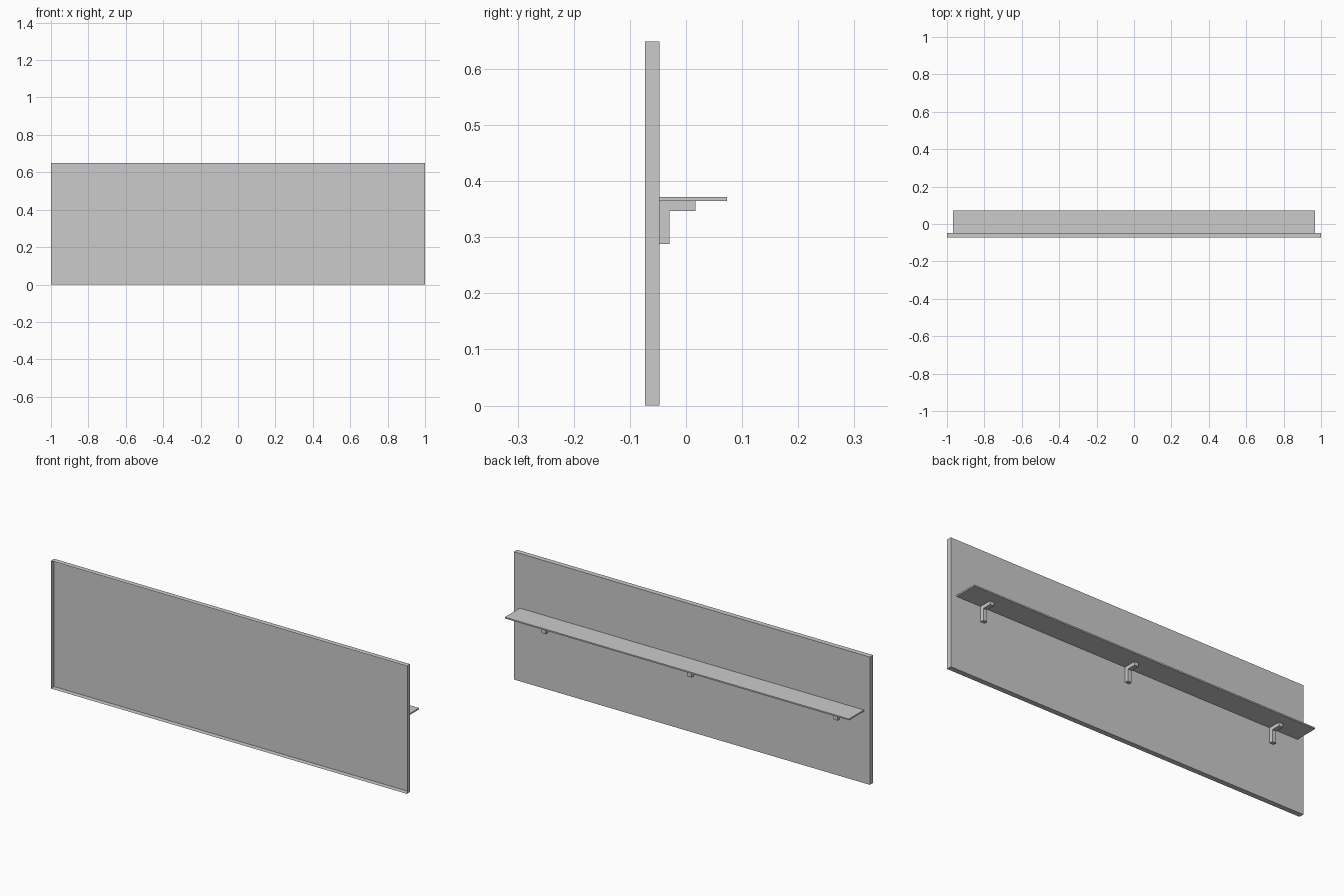
import bpy, bmesh

if "Cube" in bpy.data.objects:
    bpy.data.objects.remove(bpy.data.objects["Cube"])

WALL_Y = -0.047  # rear face of the panel, where shelf and brackets attach


def finish(name, bm):
    mesh = bpy.data.meshes.new(name)
    bm.to_mesh(mesh)
    bm.free()
    obj = bpy.data.objects.new(name, mesh)
    bpy.context.collection.objects.link(obj)
    return obj


def extrude_profile(name, profile, x0, x1, open_front=False):
    """Extrude a (y, z) profile along x."""
    bm = bmesh.new()
    face = bm.faces.new([bm.verts.new((x0, y, z)) for y, z in profile])
    ext = bmesh.ops.extrude_face_region(bm, geom=[face], use_keep_orig=True)
    verts = [g for g in ext["geom"] if isinstance(g, bmesh.types.BMVert)]
    bmesh.ops.translate(bm, verts=verts, vec=(x1 - x0, 0, 0))
    bmesh.ops.recalc_face_normals(bm, faces=bm.faces)
    if open_front:
        front = [f for f in bm.faces if f.normal.y < -0.9]
        bmesh.ops.delete(bm, geom=front, context='FACES_ONLY')
    return finish(name, bm)


def rect(y0, y1, z0, z1):
    return [(y0, z0), (y1, z0), (y1, z1), (y0, z1)]


# Upright panel: a shallow tray, open at the front
extrude_profile("panel", rect(-0.073, WALL_Y, 0, 0.649), -1, 1, open_front=True)

# Thin shelf
extrude_profile("shelf", rect(WALL_Y, 0.073, 0.3645, 0.3715), -0.967, 0.967)

# Three L-shaped brackets under the shelf
bracket = [(WALL_Y, 0.288), (-0.029, 0.288), (-0.029, 0.347),
           (0.017, 0.347), (0.017, 0.3645), (WALL_Y, 0.3645)]
for label, x in (("left", -0.82), ("middle", 0), ("right", 0.82)):
    extrude_profile(f"bracket_{label}", bracket, x - 0.011, x + 0.011)
